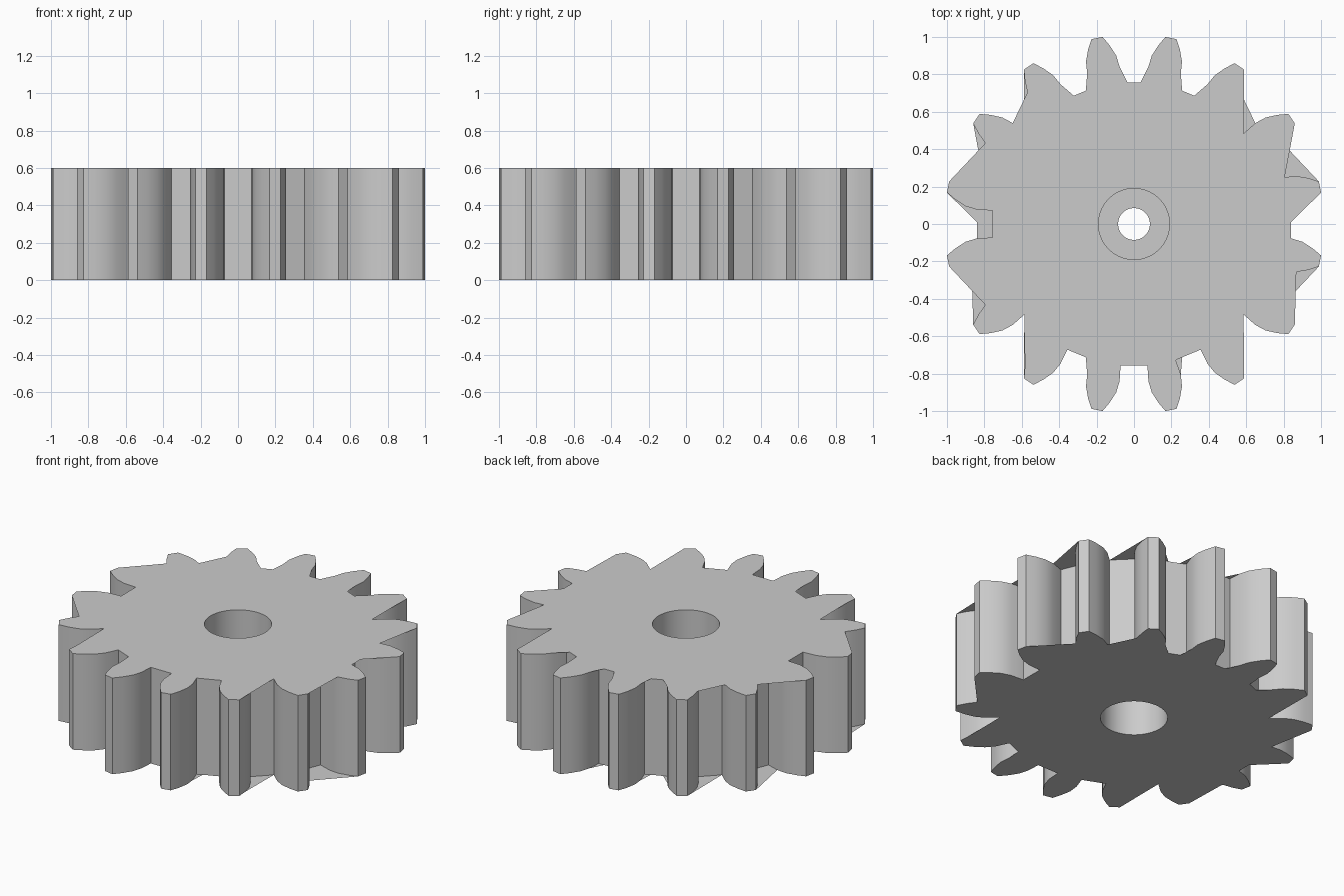
import bpy, bmesh, math

cube = bpy.data.objects.get("Cube")
if cube:
    bpy.data.objects.remove(cube, do_unlink=True)

TEETH, HEIGHT, ARC = 16, 0.6, 4
STEP = 2 * math.pi / TEETH

steel = bpy.data.materials.new("plain grey")
steel.use_nodes = True
grey = (0.6, 0.6, 0.6, 1)
steel.diffuse_color = grey
steel.node_tree.nodes["Principled BSDF"].inputs["Base Color"].default_value = grey

# One gap between teeth: upper half from root to tip, mirrored for the lower half
half = [(0.757, 0.035), (0.757, 0.072), (0.84, 0.077),
        (0.9, 0.095), (0.955, 0.13), (1.0, 0.168)]
gap = [(x, -y) for x, y in reversed(half)] + half


def gap_points(k):
    c, s = math.cos(k * STEP), math.sin(k * STEP)
    return [(x * c - y * s, x * s + y * c) for x, y in gap]


def finish(bm, name):
    mesh = bpy.data.meshes.new(name)
    bm.to_mesh(mesh)
    bm.free()
    mesh.materials.append(steel)
    obj = bpy.data.objects.new(name, mesh)
    bpy.context.collection.objects.link(obj)
    return obj


# Gear body: toothed wall, end caps and a stepped bore
bm = bmesh.new()
outline = [p for k in range(TEETH) for p in gap_points(k)]
n, m = len(outline), TEETH * ARC
start = math.atan2(gap[0][1], gap[0][0])
low = [bm.verts.new((x, y, 0)) for x, y in outline]
high = [bm.verts.new((x, y, HEIGHT)) for x, y in outline]
for i in range(n):
    j = (i + 1) % n
    bm.faces.new((low[i], low[j], high[j], high[i]))

bore = [(0.19, HEIGHT), (0.19, 0.35), (0.085, 0.35),
        (0.085, 0.25), (0.19, 0.25), (0.19, 0)]
rings = []
for r, z in bore:
    angles = [start + 2 * math.pi * i / m for i in range(m)]
    rings.append([bm.verts.new((r * math.cos(a), r * math.sin(a), z)) for a in angles])
for a, b in zip(rings, rings[1:]):
    for i in range(m):
        j = (i + 1) % m
        bm.faces.new((a[i], a[j], b[j], b[i]))

# Each cap is made of one sector per tooth gap
size = len(gap)
for rim, ring in ((high, rings[0]), (low, rings[-1])):
    for k in range(TEETH):
        outer = [rim[(k * size + i) % n] for i in range(size + 1)]
        inner = [ring[(k * ARC + i) % m] for i in range(ARC + 1)]
        bm.faces.new(outer + inner[::-1])
bmesh.ops.recalc_face_normals(bm, faces=bm.faces)
body = finish(bm, "gear_body")
body.select_set(True)
bpy.context.view_layer.objects.active = body
bpy.ops.object.select_all(action="DESELECT")
body.select_set(True)
bpy.ops.object.shade_smooth_by_angle(angle=math.radians(30))

# Flat webs across some gaps: gap number, first and last profile point
corners = [(3, 3, 5), (3, 6, 8), (4, 3, 5), (4, 6, 8)]
side_a = corners + [(0, 4, 11), (0, 3, 8), (1, 3, 11), (2, 4, 11), (-1, 0, 9), (-2, 0, 7)]
side_b = corners + [(1, 0, 9), (2, 3, 9), (-1, 2, 11), (-2, 1, 7), (-3, 3, 5)]


def webs(name, z, right, left, up):
    bm = bmesh.new()
    for sign, spans in ((1, right), (-1, left)):
        for k, a, b in spans:
            if sign < 0 and k == 4:
                continue
            pts = gap_points(k)[a:b + 1]
            face = bm.faces.new([bm.verts.new((sign * x, y, z)) for x, y in pts])
            face.normal_update()
            if face.normal.z * up < 0:
                face.normal_flip()
    finish(bm, name)


webs("top_webs", HEIGHT, side_a, side_b, 1)
webs("bottom_webs", 0, side_b, side_a, -1)
